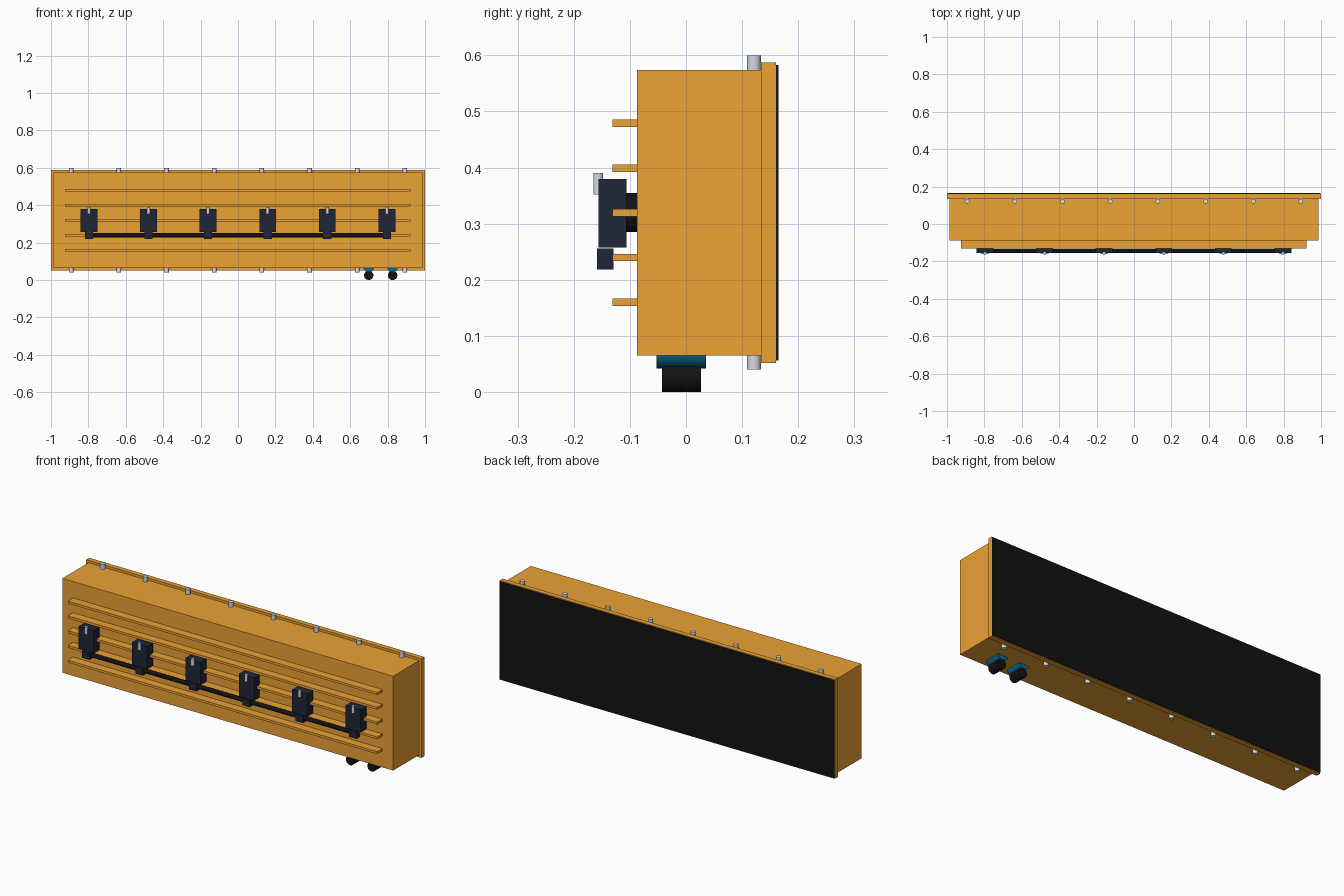
import bpy
from math import pi

if "Cube" in bpy.data.objects:
    bpy.data.objects.remove(bpy.data.objects["Cube"])


def material(name, rgb):
    m = bpy.data.materials.new(name)
    m.diffuse_color = (*rgb, 1)
    m.use_nodes = True
    m.node_tree.nodes["Principled BSDF"].inputs["Base Color"].default_value = m.diffuse_color
    return m


GOLD = material("gold_paint", (0.84, 0.36, 0.035))
BLACK = material("black_rubber", (0.006, 0.006, 0.006))
NAVY = material("navy_plastic", (0.013, 0.019, 0.038))
STEEL = material("steel", (0.68, 0.71, 0.75))
BLUE = material("blue_anodised", (0.004, 0.14, 0.28))


def box(name, x, y, z, mat):
    """Box from (min, max) pairs on each axis."""
    bpy.ops.mesh.primitive_cube_add(size=1, location=[(a + b) / 2 for a, b in (x, y, z)])
    o = bpy.context.object
    o.name = name
    o.scale = [b - a for a, b in (x, y, z)]
    bpy.ops.object.transform_apply(location=False, rotation=False, scale=True)
    o.data.materials.append(mat)
    return o


def rod(name, centre, radius, length, mat, axis="z", sides=24):
    """Cylinder along the given axis."""
    rot = {"x": (0, pi / 2, 0), "y": (pi / 2, 0, 0), "z": (0, 0, 0)}[axis]
    bpy.ops.mesh.primitive_cylinder_add(vertices=sides, radius=radius, depth=length,
                                        location=centre, rotation=rot)
    o = bpy.context.object
    o.name = name
    o.data.materials.append(mat)
    bpy.ops.object.shade_smooth_by_angle(angle=pi / 6)
    return o


# Cover body, mounting flange and rear gasket
box("cover_body", (-0.987, 0.987), (-0.087, 0.134), (0.065, 0.574), GOLD)
box("flange", (-1, 1), (0.134, 0.16), (0.052, 0.587), GOLD)
box("gasket", (-0.998, 0.998), (0.16, 0.165), (0.056, 0.583), BLACK)

# Cooling ribs on the front face
for i in range(5):
    z = 0.160 + i * 0.0797
    box(f"rib_{i + 1}", (-0.924, 0.922), (-0.131, -0.086), (z - 0.0065, z + 0.0065), GOLD)

# Bolts along the top and bottom edges
for i in range(8):
    x = -0.892 + i * 0.2549
    for side, z in (("top", 0.585), ("bottom", 0.055)):
        rod(f"bolt_{side}_{i + 1}", (x, 0.121, z), 0.0125, 0.03, STEEL)

# Ignition coils with boot, terminal and plug
for i in range(6):
    x = -0.797 + i * 0.3186
    box(f"coil_{i + 1}", (x - 0.045, x + 0.045), (-0.156, -0.106), (0.258, 0.38), NAVY)
    rod(f"coil_boot_{i + 1}", (x, -0.096, 0.32), 0.035, 0.022, BLACK, "y")
    rod(f"coil_terminal_{i + 1}", (x, -0.1565, 0.371), 0.0085, 0.038, STEEL)
    box(f"coil_plug_{i + 1}", (x - 0.022, x + 0.022), (-0.159, -0.129), (0.218, 0.256), NAVY)

# Wiring harness joining the plugs
rod("wiring_harness", (0, -0.144, 0.24), 0.0115, 1.6, BLACK, "x")

# Hose fittings on the underside
for i, x in enumerate((0.699, 0.827)):
    rod(f"fitting_collar_{i + 1}", (x, -0.0085, 0.072), 0.03, 0.089, BLUE, "y")
    rod(f"fitting_hose_{i + 1}", (x, -0.008, 0.025), 0.025, 0.07, BLACK, "y")
